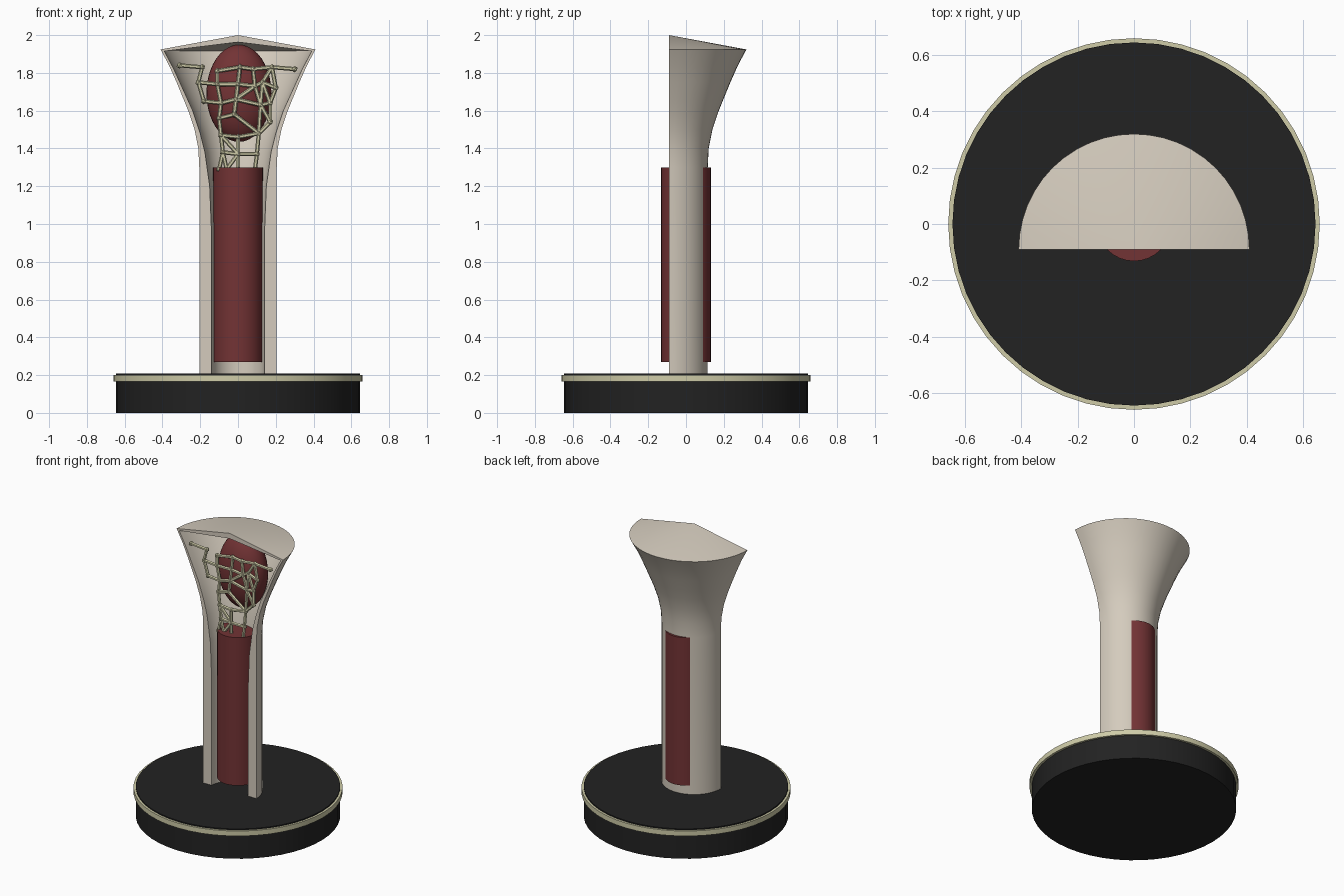
import bpy, bmesh, math
from mathutils import Vector

if "Cube" in bpy.data.objects:
    bpy.data.objects.remove(bpy.data.objects["Cube"], do_unlink=True)


def material(name, colour):
    m = bpy.data.materials.new(name)
    m.use_nodes = True
    rgba = (*colour, 1)
    m.diffuse_color = rgba
    for node in m.node_tree.nodes:
        if node.type == 'BSDF_PRINCIPLED':
            node.inputs["Base Color"].default_value = rgba
    return m


black = material("black", (.016, .016, .016))
cream = material("cream", (.62, .6, .39))
stone = material("warm stone", (.66, .6, .51))
red = material("dark red", (.17, .033, .035))


def finish(name, bm, mat, smooth=True):
    bmesh.ops.recalc_face_normals(bm, faces=bm.faces)
    mesh = bpy.data.meshes.new(name)
    bm.to_mesh(mesh)
    bm.free()
    mesh.materials.append(mat)
    obj = bpy.data.objects.new(name, mesh)
    bpy.context.collection.objects.link(obj)
    if smooth:
        bpy.ops.object.select_all(action='DESELECT')
        obj.select_set(True)
        bpy.context.view_layer.objects.active = obj
        bpy.ops.object.shade_smooth_by_angle(angle=math.radians(32))
    return obj


def rod(bm, a, b, radius, sides):
    """Capped cylinder between two points."""
    axis = b - a
    geo = bmesh.ops.create_cone(bm, cap_ends=True, segments=sides, radius1=radius,
                                radius2=radius, depth=axis.length)
    turn = axis.to_track_quat('Z', 'Y').to_matrix().to_4x4()
    bmesh.ops.transform(bm, matrix=turn, verts=geo["verts"])
    bmesh.ops.translate(bm, vec=(a + b) / 2, verts=geo["verts"])


def cylinder(name, radius, low, high, mat, sides=48):
    bm = bmesh.new()
    rod(bm, Vector((0, 0, low)), Vector((0, 0, high)), radius, sides)
    return finish(name, bm, mat)


# Round base with its trim ring, and the red core
cylinder("base", .645, 0, .208, black)
cylinder("base_ring", .66, .165, .2, cream)
cylinder("core", .132, .27, 1.3, red, 32)

# Flared half shell: closed profile swept through half a turn, cut flat in front
CUT = -.09
outer = [(0, 2), (.41, 1.924), (.365, 1.84), (.325, 1.75), (.288, 1.66), (.26, 1.59),
         (.23, 1.5), (.21, 1.4), (.205, 1.3), (.205, .2)]
inner = [(.14, .2), (.14, .95), (.15, 1.2), (.175, 1.38), (.2, 1.48), (.24, 1.6),
         (.29, 1.71), (.34, 1.82), (.39, 1.915), (0, 1.963)]
profile = outer + inner
STEPS = 24
bm = bmesh.new()
rows = []
for s in range(STEPS + 1):
    t = math.pi * s / STEPS
    rows.append([bm.verts.new((r * math.cos(t), CUT + r * math.sin(t), z)) for r, z in profile])
n = len(profile)
for a, b in zip(rows, rows[1:]):
    for i in range(n - 1):
        bm.faces.new((a[i], a[i + 1], b[i + 1], b[i]))
# Flat cut faces, as strips between the outer and inner curves
for row in (rows[0], rows[-1]):
    for i in range(len(outer) - 1):
        j = n - 1 - i
        bm.faces.new((row[i], row[i + 1], row[j - 1], row[j]))
bmesh.ops.remove_doubles(bm, verts=bm.verts, dist=.0001)
finish("flared_shell", bm, stone)

# Egg-shaped head
bm = bmesh.new()
bmesh.ops.create_uvsphere(bm, u_segments=32, v_segments=20, radius=1)
bmesh.ops.scale(bm, vec=(.172, .122, .257), verts=bm.verts)
bmesh.ops.translate(bm, vec=(.005, .05, 1.692), verts=bm.verts)
finish("head", bm, red)

# Lattice joints, in hundredths across and up
joints = dict(
    a=(-31, 184), b=(-19, 183), c=(-11, 181), d=(1, 183), e=(8, 182), f=(18, 183), g=(30, 182),
    h=(-21, 175), i=(-11, 174), j=(0, 174), k=(9, 173), l=(13, 175), m=(20, 172),
    n=(-18, 165), o=(-9, 164), p=(-1, 166), q=(12, 163), r=(17, 164),
    s=(-10, 156), t=(-2, 158), u=(11, 148), v=(17, 154), w=(-9, 147), x=(0, 146),
    y=(-8, 138), z=(0, 137), A=(10, 137), B=(-10, 129), C=(-6, 129), D=(0, 129), E=(9, 129))
chains = ("abhnopqrv hijklm cdefg cios dj ek fl fm jp kp kq lq mr lr "
          "pt os st tu qu uv qv sw wx xu wy xz uA yzA wz yB yC zC zD AE")
point = {key: Vector((x / 100, -.072, z / 100)) for key, (x, z) in joints.items()}
struts = {tuple(sorted(pair)) for chain in chains.split() for pair in zip(chain, chain[1:])}
bm = bmesh.new()
for a, b in sorted(struts):
    rod(bm, point[a], point[b], .011, 6)
for p in point.values():
    geo = bmesh.ops.create_icosphere(bm, subdivisions=1, radius=.017)
    bmesh.ops.translate(bm, vec=p, verts=geo["verts"])
finish("lattice", bm, cream, smooth=False)
